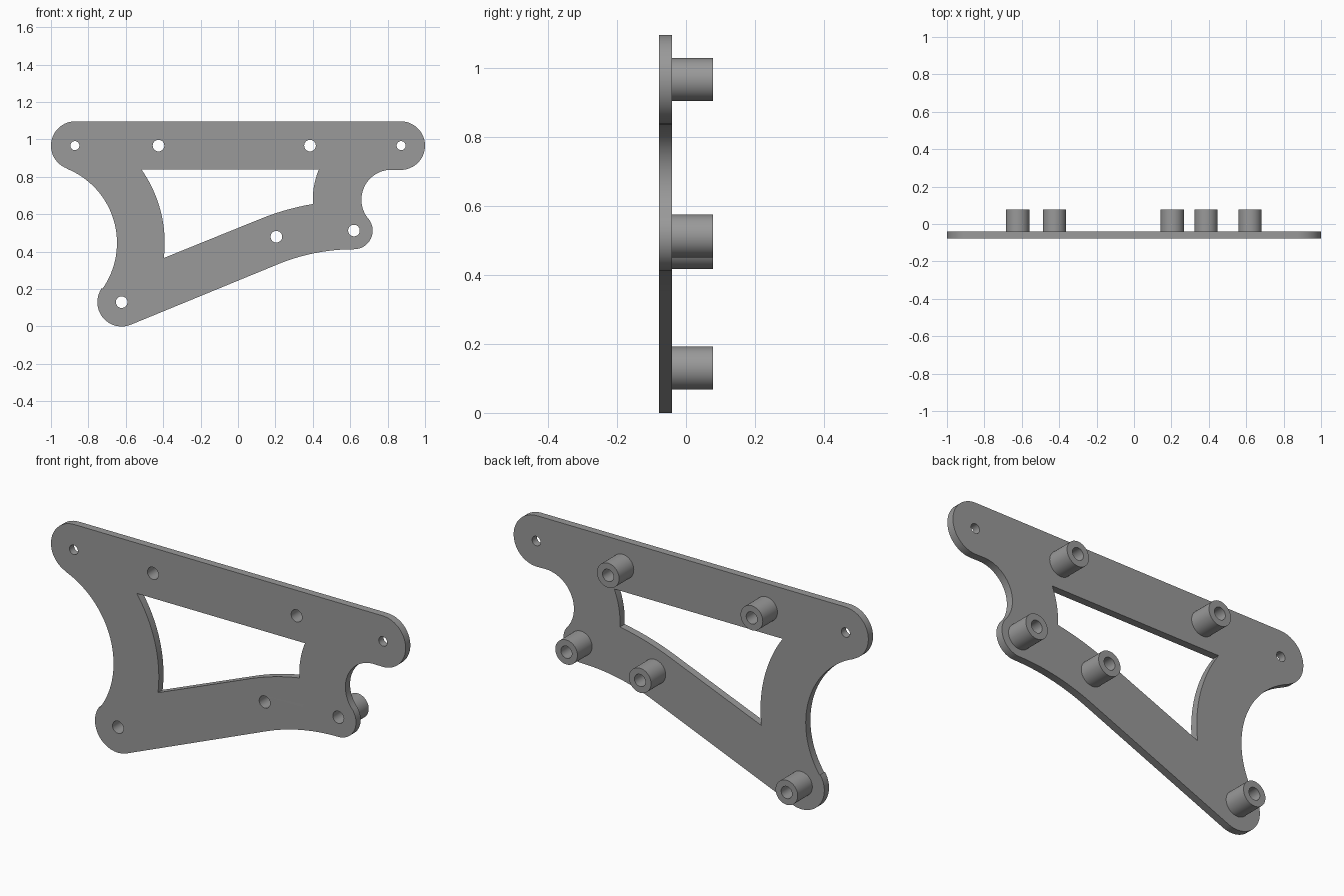
import bpy, bmesh
from math import radians, sin, cos, atan2, degrees, pi
from mathutils import Matrix

if "Cube" in bpy.data.objects:
    bpy.data.objects.remove(bpy.data.objects["Cube"])

grey = bpy.data.materials.new("plain grey")
grey.diffuse_color = (0.32, 0.32, 0.32, 1)
grey.use_nodes = True
grey.node_tree.nodes["Principled BSDF"].inputs["Base Color"].default_value = grey.diffuse_color


def arc(c, r, a0, a1, n=24):
    """Points on an arc, angles in degrees."""
    return [(c[0] + r * cos(radians(a0 + (a1 - a0) * i / n)),
             c[1] + r * sin(radians(a0 + (a1 - a0) * i / n))) for i in range(n + 1)]


def circle(c, r, n=40):
    return arc(c, r, 0, 360, n)[:-1]


def heading(a, b):
    return degrees(atan2(b[1] - a[1], b[0] - a[0])) % 360


def extruded(name, loops, y0, y1):
    """Solid from closed x-z loops (outer edge plus holes), between y0 and y1."""
    cu = bpy.data.curves.new(name, 'CURVE')
    cu.dimensions, cu.fill_mode, cu.extrude = '2D', 'BOTH', (y1 - y0) / 2
    for pts in loops:
        s = cu.splines.new('POLY')
        s.points.add(len(pts) - 1)
        for p, (x, z) in zip(s.points, pts):
            p.co = (x, z, 0, 1)
        s.use_cyclic_u = True
    ob = bpy.data.objects.new(name, cu)
    bpy.context.collection.objects.link(ob)
    bpy.ops.object.select_all(action='DESELECT')
    ob.select_set(True)
    bpy.context.view_layer.objects.active = ob
    bpy.ops.object.convert(target='MESH')
    ob = bpy.context.object
    me = ob.data
    me.transform(Matrix.Translation((0, (y0 + y1) / 2, 0)) @ Matrix.Rotation(pi / 2, 4, 'X'))
    bm = bmesh.new()
    bm.from_mesh(me)
    bmesh.ops.remove_doubles(bm, verts=bm.verts, dist=1e-5)
    bmesh.ops.recalc_face_normals(bm, faces=bm.faces)
    bm.to_mesh(me)
    bm.free()
    me.materials.clear()
    me.materials.append(grey)
    bpy.ops.object.shade_smooth_by_angle(angle=radians(30))
    return ob


# Centres of the rounded corners and of the sweeping edges
left_end, right_end, foot, elbow = (-0.87, 0.967), (0.87, 0.967), (-0.622, 0.13), (0.62, 0.513)
left_sweep, right_sweep, low_sweep = (-1.074, 0.447), (0.82, 0.678), (0.62, -0.657)
slope = 22.2
a_top, a_foot = heading(left_sweep, left_end), heading(left_sweep, foot)
a_elbow = heading(right_sweep, elbow)

outline = (arc(left_end, 0.13, 90, a_top + 180)
           + arc(left_sweep, 0.427, a_top, a_foot - 360, 32)
           + arc(foot, 0.13, a_foot - 180, 270 + slope)
           + arc(low_sweep, 1.07, 90 + slope, 90, 16)
           + arc(elbow, 0.1, -90, a_elbow - 180)
           + arc(right_sweep, 0.16, a_elbow, 90)
           + arc(right_end, 0.13, -90, 90))

# Window edges run parallel to the outer sweeps
window = (arc(left_sweep, 0.682, 35.2, -6.8, 20)
          + arc(low_sweep, 1.33, 90 + slope, 99.4, 12)
          + arc(right_sweep, 0.42, 183.2, 157.3, 10))

posts = [(-0.425, 0.967), (0.385, 0.967), (0.205, 0.48), elbow, foot]
holes = [circle(p, 0.031) for p in posts] + [circle((s * 0.872, 0.967), 0.024) for s in (-1, 1)]

# Flat bracket plate
extruded("bracket_plate", [outline, window] + holes, -0.078, -0.04)

# Hollow spacer posts on the back
for i, p in enumerate(posts):
    extruded(f"spacer_post_{i + 1}", [circle(p, 0.0625), circle(p, 0.031)], -0.04, 0.078)
